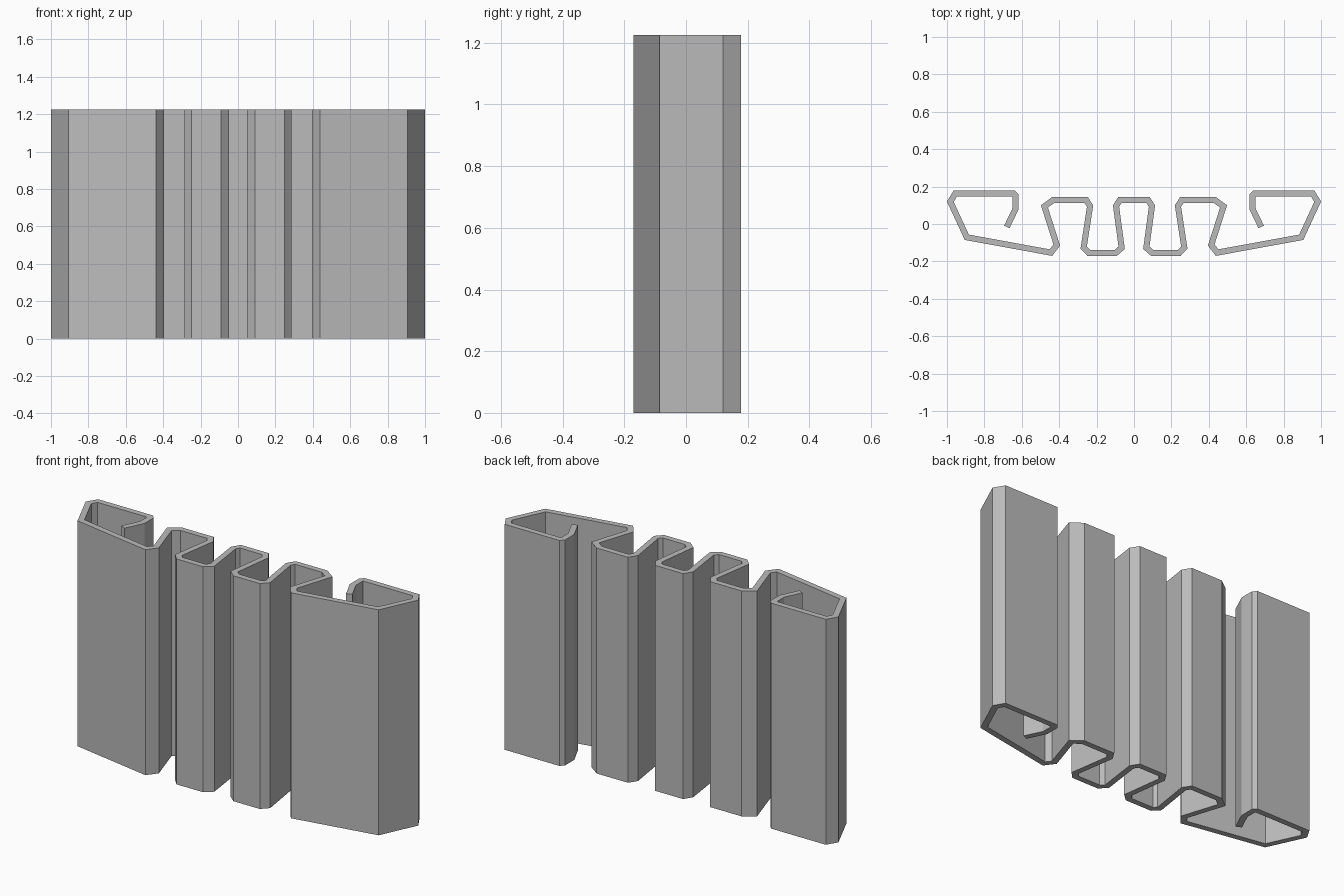
import bpy
import bmesh
from mathutils import Vector

HEIGHT = 1.225
HALF_THICK = 0.016

cube = bpy.data.objects.get("Cube")
if cube:
    bpy.data.objects.remove(cube, do_unlink=True)

# Centre line of the folded sheet, from the middle out to the curled lip
half_path = [
    (0.075, 0.129), (0.096, 0.096),                                       # middle ridge
    (0.066, -0.127), (0.097, -0.154), (0.243, -0.154), (0.269, -0.127),   # groove
    (0.235, 0.096), (0.256, 0.129), (0.431, 0.129), (0.479, 0.094),       # outer ridge
    (0.413, -0.112), (0.444, -0.153), (0.894, -0.071), (0.982, 0.119),    # wing
    (0.956, 0.162), (0.643, 0.162), (0.633, 0.151), (0.633, 0.082),       # return lip
    (0.680, -0.016),
]
path = [Vector((-x, y)) for x, y in reversed(half_path)] + [Vector(p) for p in half_path]


def side_normal(a, b):
    d = (b - a).normalized()
    return Vector((-d.y, d.x))


def mitre(i):
    """Offset from the centre line that keeps the sheet evenly thick."""
    normals = []
    if i > 0:
        normals.append(side_normal(path[i - 1], path[i]))
    if i < len(path) - 1:
        normals.append(side_normal(path[i], path[i + 1]))
    n = sum(normals, Vector((0, 0))).normalized()
    return n * HALF_THICK / n.dot(normals[0])


# Strip of quads for the cross-section, extruded upward
bm = bmesh.new()
pairs = []
for i, p in enumerate(path):
    m = mitre(i)
    pairs.append([bm.verts.new((*(p + s * m), 0)) for s in (1, -1)])
for (a, b), (c, d) in zip(pairs, pairs[1:]):
    bm.faces.new((a, b, d, c))
ext = bmesh.ops.extrude_face_region(bm, geom=bm.faces[:], use_keep_orig=True)
top = [g for g in ext["geom"] if isinstance(g, bmesh.types.BMVert)]
bmesh.ops.translate(bm, verts=top, vec=(0, 0, HEIGHT))
bmesh.ops.recalc_face_normals(bm, faces=bm.faces[:])

mesh = bpy.data.meshes.new("folded_panel")
bm.to_mesh(mesh)
bm.free()
panel = bpy.data.objects.new("folded_panel", mesh)
bpy.context.collection.objects.link(panel)

# Plain grey sheet metal
grey = bpy.data.materials.new("grey_metal")
grey.use_nodes = True
colour = (0.5, 0.5, 0.5, 1)
grey.diffuse_color = colour
grey.node_tree.nodes["Principled BSDF"].inputs["Base Color"].default_value = colour
mesh.materials.append(grey)
